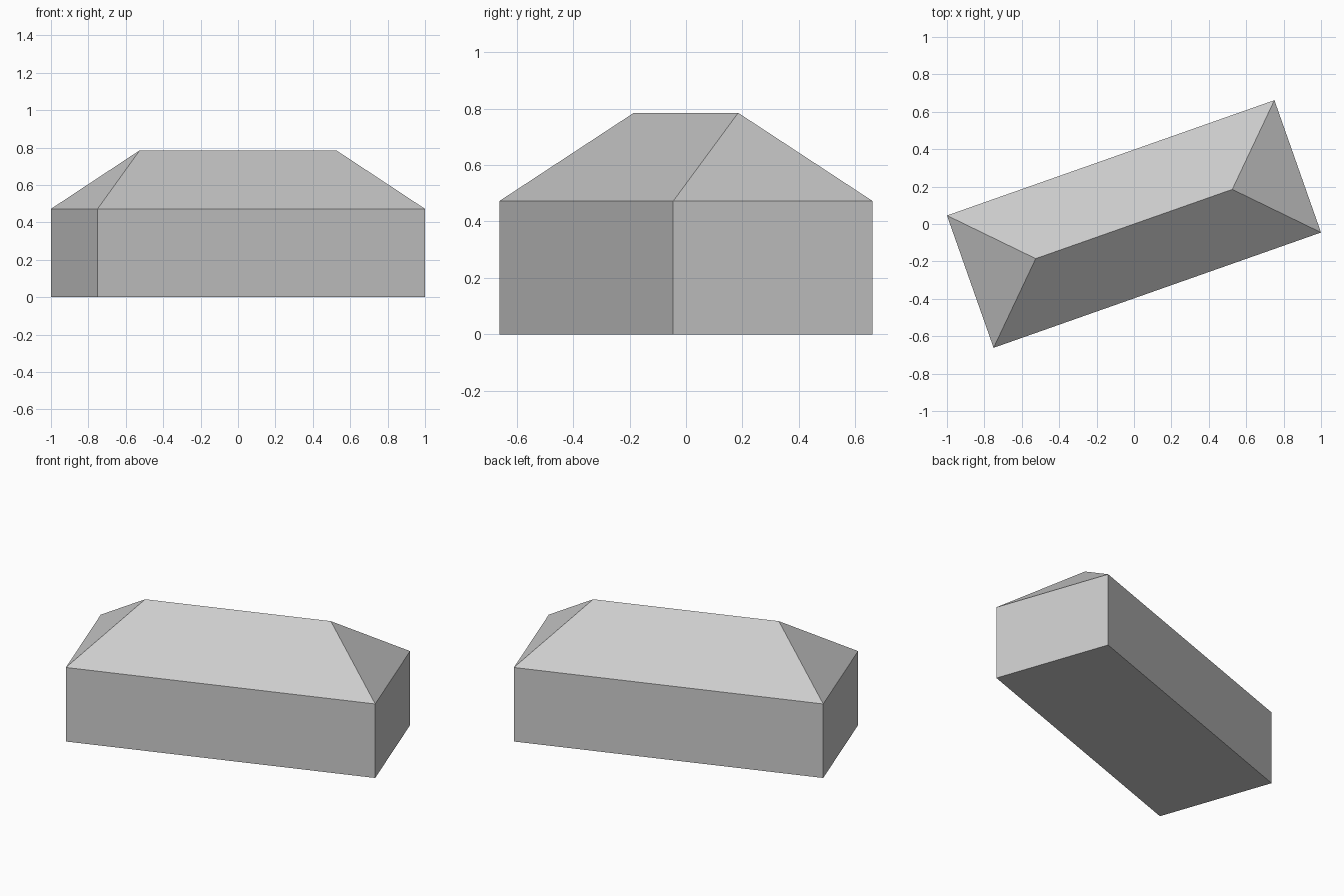
import bpy
import bmesh
from math import radians
from mathutils import Matrix

HALF_LENGTH, HALF_WIDTH = 0.928, 0.375
EAVE, RIDGE_HEIGHT, RIDGE_HALF = 0.472, 0.785, 0.557
TURN = Matrix.Rotation(radians(19.4), 4, 'Z')

cube = bpy.data.objects.get("Cube")
if cube:
    bpy.data.objects.remove(cube, do_unlink=True)


def make_material(name, colour):
    mat = bpy.data.materials.new(name)
    mat.use_nodes = True
    mat.diffuse_color = colour
    mat.node_tree.nodes["Principled BSDF"].inputs["Base Color"].default_value = colour
    return mat


def finish(bm, name, mat):
    bmesh.ops.recalc_face_normals(bm, faces=bm.faces)
    bm.transform(TURN)
    mesh = bpy.data.meshes.new(name)
    bm.to_mesh(mesh)
    bm.free()
    mesh.materials.append(mat)
    obj = bpy.data.objects.new(name, mesh)
    bpy.context.collection.objects.link(obj)
    return obj


def box(bottom, top):
    bm = bmesh.new()
    size = (2 * HALF_LENGTH, 2 * HALF_WIDTH, top - bottom)
    place = Matrix.Translation((0, 0, (bottom + top) / 2)) @ Matrix.Diagonal((*size, 1))
    bmesh.ops.create_cube(bm, size=1, matrix=place)
    return bm


def remove_level_face(bm, height):
    faces = [f for f in bm.faces if all(abs(v.co.z - height) < 1e-4 for v in f.verts)]
    bmesh.ops.delete(bm, geom=faces, context='FACES_ONLY')


grey = make_material("light grey", (0.6, 0.6, 0.6, 1))

# Walls and floor, open under the roof
bm = box(0, EAVE)
bmesh.ops.recalc_face_normals(bm, faces=bm.faces)
remove_level_face(bm, EAVE)
finish(bm, "walls", grey)

# Hipped roof: the top of a box drawn in to a ridge line
bm = box(EAVE, RIDGE_HEIGHT)
for v in bm.verts:
    if v.co.z > EAVE + 0.01:
        v.co.x = RIDGE_HALF if v.co.x > 0 else -RIDGE_HALF
        v.co.y = 0
bmesh.ops.remove_doubles(bm, verts=bm.verts, dist=1e-4)
bmesh.ops.recalc_face_normals(bm, faces=bm.faces)
remove_level_face(bm, EAVE)
finish(bm, "hipped_roof", grey)
